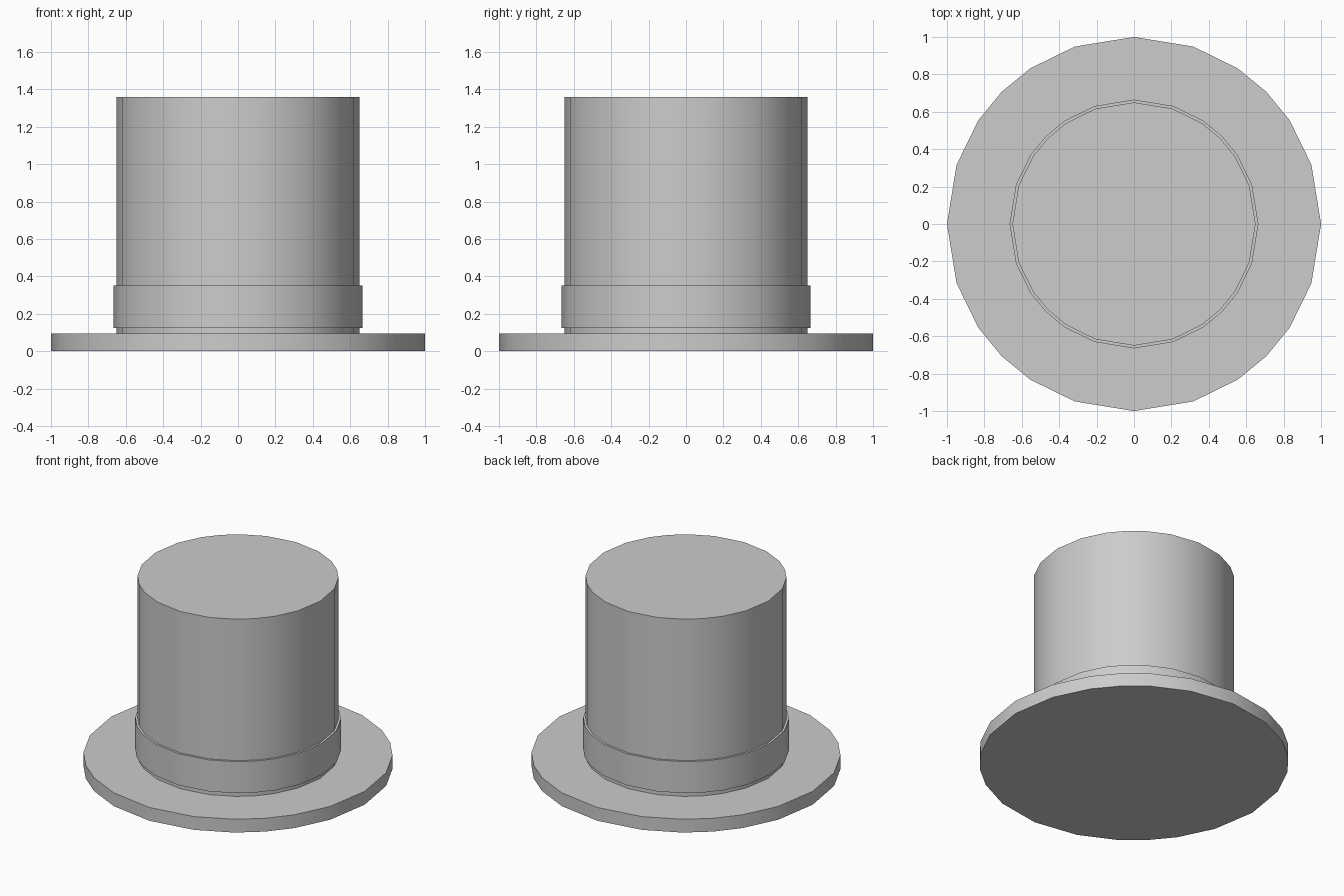
import bpy
import bmesh
import math

default = bpy.data.objects.get("Cube")
if default:
    bpy.data.objects.remove(default, do_unlink=True)

# Single felt colour
felt = bpy.data.materials.new("grey_felt")
felt.use_nodes = True
colour = (0.604, 0.604, 0.604, 1.0)
felt.diffuse_color = colour
felt.node_tree.nodes["Principled BSDF"].inputs["Base Color"].default_value = colour


def ring_angles():
    """24 angles: each eighth of a turn split evenly along its tangent."""
    first = [math.atan(k / 3) for k in range(3)]
    quarter = first + [math.pi / 2 - a for a in (math.pi / 4, first[2], first[1])]
    return [q * math.pi / 2 + a for q in range(4) for a in quarter]


def drum(name, radius, bottom, top, inner=None):
    """Closed cylinder, or a hollow band when an inner radius is given."""
    bm = bmesh.new()
    angles = ring_angles()

    def ring(r, z):
        return [bm.verts.new((r * math.cos(a), r * math.sin(a), z)) for a in angles]

    def bridge(a, b):
        for i in range(len(a)):
            j = (i + 1) % len(a)
            bm.faces.new((a[i], a[j], b[j], b[i]))

    low, high = ring(radius, bottom), ring(radius, top)
    bridge(low, high)
    if inner:
        inner_low, inner_high = ring(inner, bottom), ring(inner, top)
        bridge(high, inner_high)
        bridge(inner_high, inner_low)
        bridge(inner_low, low)
    else:
        bm.faces.new(high)
        bm.faces.new(low[::-1])
    bmesh.ops.recalc_face_normals(bm, faces=bm.faces)

    mesh = bpy.data.meshes.new(name)
    bm.to_mesh(mesh)
    bm.free()
    mesh.materials.append(felt)
    obj = bpy.data.objects.new(name, mesh)
    bpy.context.collection.objects.link(obj)
    bpy.ops.object.select_all(action="DESELECT")
    obj.select_set(True)
    bpy.context.view_layer.objects.active = obj
    bpy.ops.object.shade_smooth_by_angle(angle=math.radians(40))
    return obj


# Hat parts
drum("brim", 1.0, 0.0, 0.095)
drum("crown", 0.65, 0.095, 1.36)
drum("hat_band", 0.665, 0.125, 0.35, inner=0.648)
